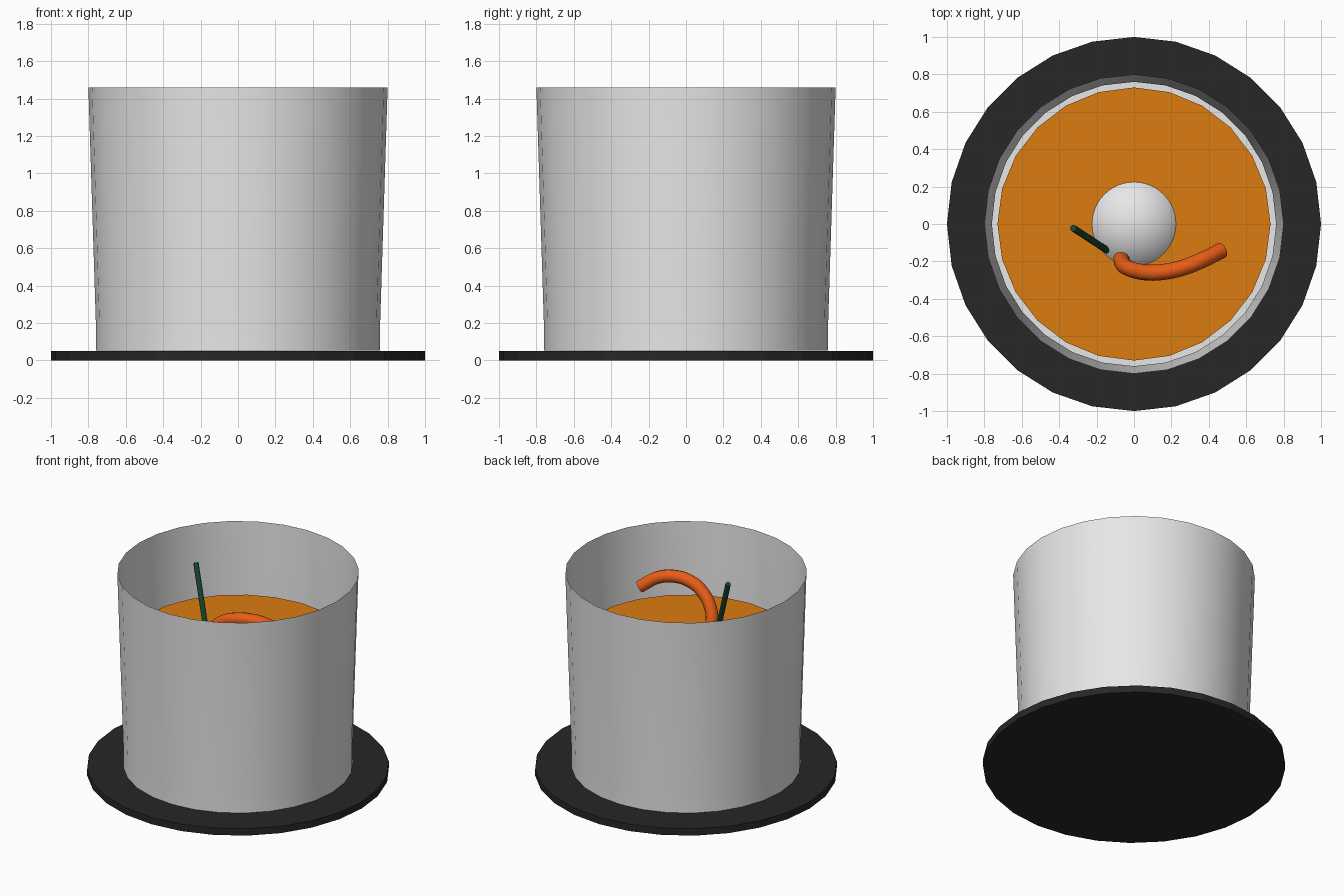
import bpy, bmesh, math

cube = bpy.data.objects.get("Cube")
if cube:
    bpy.data.objects.remove(cube, do_unlink=True)


def material(name, rgb):
    mat = bpy.data.materials.new(name)
    mat.use_nodes = True
    color = (*rgb, 1)
    mat.diffuse_color = color
    mat.node_tree.nodes["Principled BSDF"].inputs["Base Color"].default_value = color
    return mat


white = material("white china", (0.8, 0.8, 0.8))
black = material("black plate", (0.02, 0.02, 0.02))
amber = material("amber soup", (0.71, 0.2, 0.005))
orange = material("orange garnish", (0.8, 0.11, 0.008))
green = material("dark green", (0.01, 0.065, 0.03))


def add_mesh(name, bm, mat, smooth=False):
    bmesh.ops.recalc_face_normals(bm, faces=bm.faces)
    mesh = bpy.data.meshes.new(name)
    bm.to_mesh(mesh)
    bm.free()
    mesh.materials.append(mat)
    obj = bpy.data.objects.new(name, mesh)
    bpy.context.collection.objects.link(obj)
    if smooth:
        bpy.ops.object.select_all(action="DESELECT")
        obj.select_set(True)
        bpy.context.view_layer.objects.active = obj
        bpy.ops.object.shade_smooth_by_angle(angle=math.radians(35))
    return obj


def turned(name, profile, sides, mat, close_top, smooth=False):
    """Stack rings of (radius, height), closed at the bottom."""
    bm = bmesh.new()
    rings = []
    for r, z in profile:
        angles = [math.tau * i / sides for i in range(sides)]
        rings.append([bm.verts.new((r * math.cos(a), r * math.sin(a), z)) for a in angles])
    for low, high in zip(rings, rings[1:]):
        for i in range(sides):
            j = (i + 1) % sides
            bm.faces.new((low[i], low[j], high[j], high[i]))
    bm.faces.new(rings[0][::-1])
    if close_top:
        bm.faces.new(rings[-1])
    return add_mesh(name, bm, mat, smooth)


def tube(name, points, radius, mat):
    curve = bpy.data.curves.new(name, "CURVE")
    curve.dimensions = "3D"
    curve.bevel_depth = radius
    curve.bevel_resolution = 4
    curve.use_fill_caps = True
    curve.resolution_u = 6
    spline = curve.splines.new("BEZIER")
    spline.bezier_points.add(len(points) - 1)
    for bp, co in zip(spline.bezier_points, points):
        bp.co = co
        bp.handle_left_type = bp.handle_right_type = "AUTO"
    curve.materials.append(mat)
    obj = bpy.data.objects.new(name, curve)
    bpy.context.collection.objects.link(obj)
    return obj


# Plate, thin-walled cup and the soup inside it
turned("plate", [(1, 0), (1, 0.05)], 28, black, True)
turned("cup", [(0.76, 0.053), (0.76, 0.2), (0.8, 1.46)], 28, white, False, smooth=True)
turned("soup", [(0.73, 0.06), (0.73, 0.955)], 24, amber, True)

# Egg, mostly sunk in the soup
bm = bmesh.new()
bmesh.ops.create_uvsphere(bm, u_segments=32, v_segments=24, radius=0.3)
bmesh.ops.translate(bm, verts=bm.verts, vec=(0, 0, 0.757))
add_mesh("egg", bm, white, smooth=True)

# Curled garnish and straight stalk
tube("curled_garnish", [(-0.06, -0.17, 0.93), (-0.066, -0.2, 1.02), (-0.045, -0.228, 1.1),
                        (0.055, -0.258, 1.21), (0.15, -0.257, 1.255), (0.25, -0.237, 1.27),
                        (0.36, -0.195, 1.25), (0.47, -0.14, 1.175)], 0.043, orange)
tube("stalk", [(-0.325, -0.022, 1.45), (-0.14, -0.143, 0.95)], 0.018, green)
